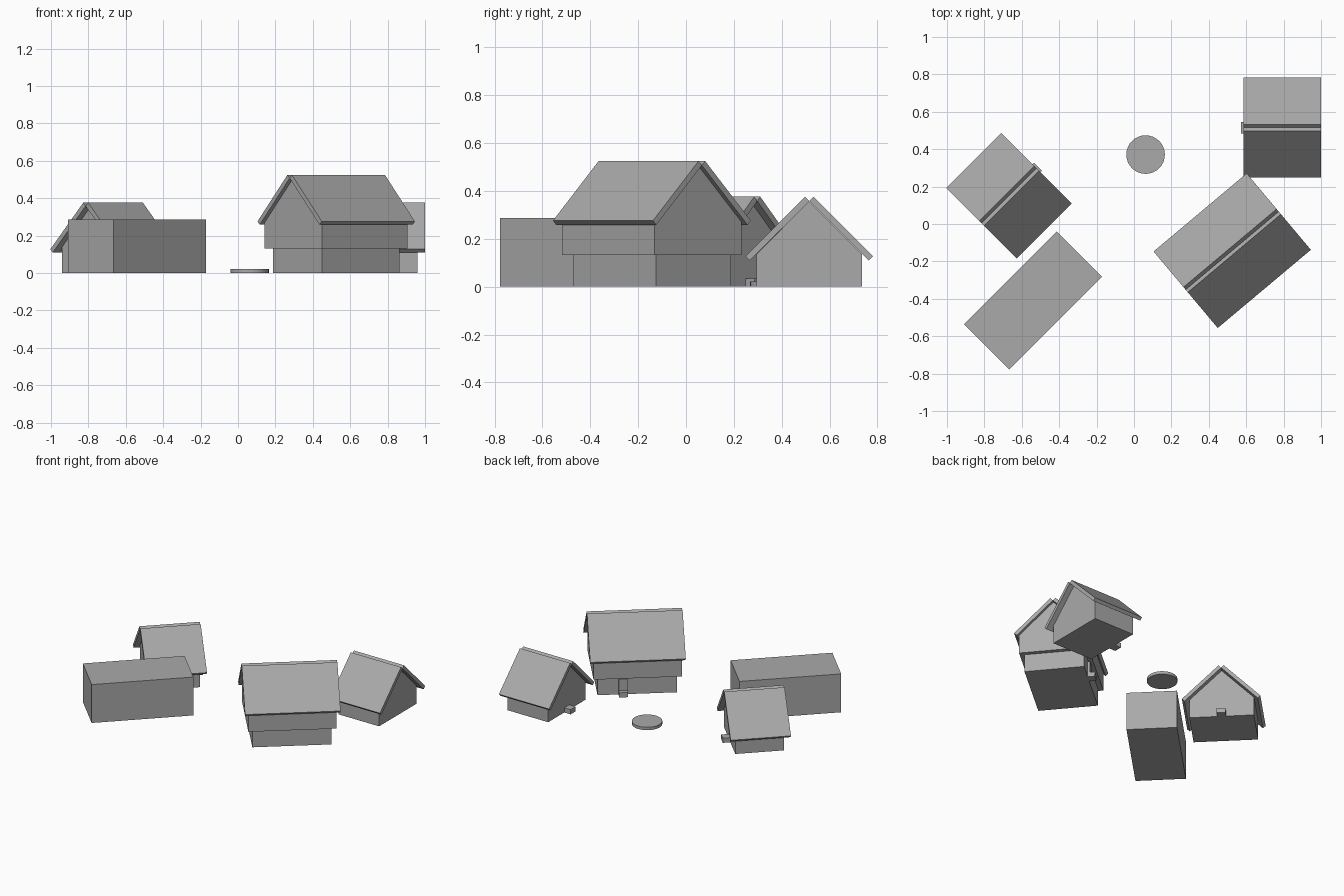
import bpy
import bmesh
from math import radians
from mathutils import Matrix

cube = bpy.data.objects.get("Cube")
if cube:
    bpy.data.objects.remove(cube, do_unlink=True)

stone = bpy.data.materials.new("stone_grey")
stone.use_nodes = True
GREY = (0.4, 0.4, 0.4, 1)
stone.diffuse_color = GREY
stone.node_tree.nodes["Principled BSDF"].inputs["Base Color"].default_value = GREY


def add_object(name, bm, centre, angle):
    """Turn the finished bmesh into a placed object."""
    bmesh.ops.recalc_face_normals(bm, faces=bm.faces)
    mesh = bpy.data.meshes.new(name)
    bm.to_mesh(mesh)
    bm.free()
    mesh.materials.append(stone)
    obj = bpy.data.objects.new(name, mesh)
    obj.location = (centre[0], centre[1], 0)
    obj.rotation_euler.z = radians(angle)
    bpy.context.collection.objects.link(obj)
    return obj


def extrude_profile(name, profile, length, centre, angle):
    """Sweep a (y, z) outline along local x, centred."""
    bm = bmesh.new()
    face = bm.faces.new([bm.verts.new((-length / 2, y, z)) for y, z in profile])
    new = bmesh.ops.extrude_face_region(bm, geom=[face])["geom"]
    verts = [v for v in new if isinstance(v, bmesh.types.BMVert)]
    bmesh.ops.translate(bm, vec=(length, 0, 0), verts=verts)
    return add_object(name, bm, centre, angle)


def box(name, low, high, centre, angle):
    bm = bmesh.new()
    size = [b - a for a, b in zip(low, high)]
    mid = [(a + b) / 2 for a, b in zip(low, high)]
    matrix = Matrix.Translation(mid) @ Matrix.Diagonal((*size, 1))
    bmesh.ops.create_cube(bm, size=1, matrix=matrix)
    return add_object(name, bm, centre, angle)


def gabled_walls(name, width, length, base, ridge, centre, angle):
    """Walls whose 45 degree gable fills the space under the roof."""
    w = width / 2
    profile = [(-w, base), (w, base), (w, ridge - w), (0, ridge), (-w, ridge - w)]
    extrude_profile(name, profile, length, centre, angle)


def roof(name, length, top, centre, angle):
    """Two square-cut slabs that leave a notch along the ridge."""
    run, lip = 0.249, 0.018
    for side, label in ((1, "back"), (-1, "front")):
        slab = [(lip, top), (lip + run, top - run),
                (run, top - run - lip), (0, top - lip)]
        extrude_profile(f"{name}_{label}", [(side * y, z) for y, z in slab],
                        length, centre, angle)


# Two small cottages, each with a doorstep at one gable end
for name, centre, angle in (("corner_cottage", (0.793, 0.515), 180),
                            ("turned_cottage", (-0.668, 0.151), 45)):
    gabled_walls(name + "_walls", 0.44, 0.335, 0, 0.357, centre, angle)
    roof(name + "_roof", 0.415, 0.376, centre, angle)
    box(name + "_step", (0.16, -0.03, 0), (0.22, 0.03, 0.035), centre, angle)

# Large house with an overhanging upper storey
house, turn = (0.525, -0.1425), 40
box("house_lower_walls", (-0.27, -0.205, 0), (0.27, 0.205, 0.14), house, turn)
gabled_walls("house_upper_walls", 0.475, 0.6, 0.132, 0.507, house, turn)
roof("house_roof", 0.65, 0.525, house, turn)
box("house_step", (0.067, 0.2, 0), (0.127, 0.255, 0.035), house, turn)
box("house_door", (0.067, 0.2, 0), (0.127, 0.22, 0.12), house, turn)

# Plain flat-roofed block
box("storage_block", (-0.35, -0.172, 0), (0.35, 0.172, 0.287), (-0.54, -0.409), 45)

# Low round plinth
bm = bmesh.new()
bmesh.ops.create_cone(bm, cap_ends=True, segments=32, radius1=0.103, radius2=0.103,
                      depth=0.022, matrix=Matrix.Translation((0, 0, 0.011)))
add_object("round_plinth", bm, (0.062, 0.371), 0)
